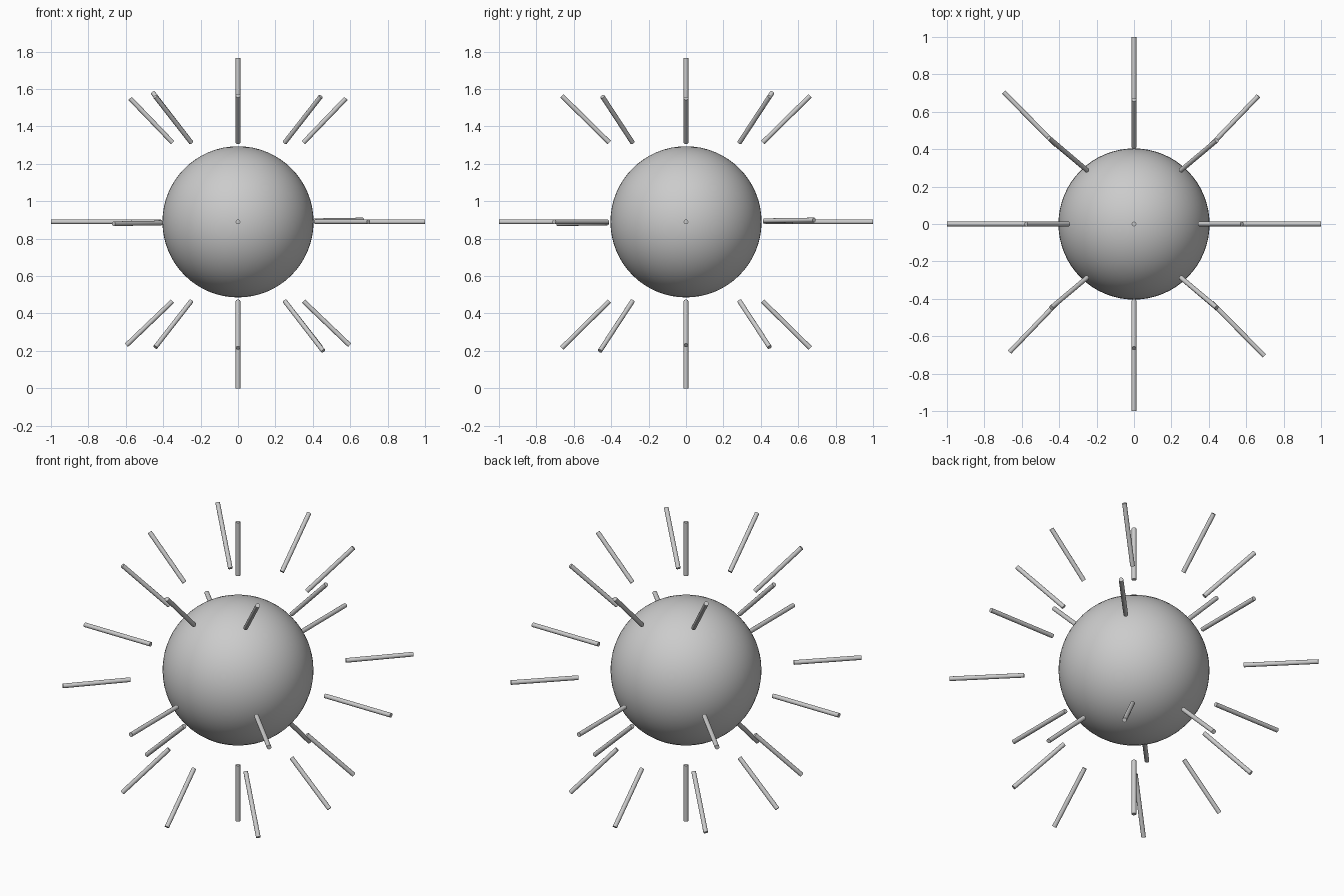
import bpy
from mathutils import Vector

if "Cube" in bpy.data.objects:
    bpy.data.objects.remove(bpy.data.objects["Cube"])

CENTRE = Vector((0, 0, 0.89))
RADIUS = 0.0125


def smooth(obj):
    bpy.ops.object.select_all(action='DESELECT')
    obj.select_set(True)
    bpy.context.view_layer.objects.active = obj
    bpy.ops.object.shade_smooth_by_angle()


def ray(name, start, end):
    """Thin rod between two points given relative to the ball's centre."""
    a, b = Vector(start), Vector(end)
    d = b - a
    bpy.ops.mesh.primitive_cylinder_add(vertices=16, radius=RADIUS, depth=d.length,
                                        location=CENTRE + (a + b) / 2)
    o = bpy.context.object
    o.name = name
    o.rotation_euler = d.to_track_quat('Z', 'Y').to_euler()
    smooth(o)


# Central ball
bpy.ops.mesh.primitive_uv_sphere_add(segments=64, ring_count=32, radius=0.404, location=CENTRE)
bpy.context.object.name = "ball"
smooth(bpy.context.object)

# Vertical rays
ray("ray_top", (0, 0, 0.56), (0, 0, 0.875))
ray("ray_bottom", (0, 0, -0.56), (0, 0, -0.89))

for s in (-1, 1):
    # Level rays along the axes
    ray("ray_level_side", (0.57 * s, 0, 0), (s, 0, 0))
    ray("ray_level_front_back", (0, 0.57 * s, 0), (0, s, 0))
    # Level diagonal rays
    ray("ray_level_diagonal", (0.41 * s, 0.42 * s, 0.006 * s), (0.665 * s, 0.685 * s, 0.01 * s))
    ray("ray_level_diagonal", (0.415 * s, -0.42 * s, 0), (0.697 * s, -0.705 * s, 0))
    # Slanted rays above and below
    for t in (-1, 1):
        x_end = 0.577 if t > 0 else 0.597
        ray("ray_slanted_side", (0.35 * s, 0, 0.424 * t), (x_end * s, 0, 0.66 * t))
        ray("ray_slanted_front_back", (0, 0.41 * s, 0.424 * t), (0, 0.664 * s, 0.674 * t))
        # Slanted corner rays, one opposite pair is longer
        for u in (-1, 1):
            k = 1.03 if (u == -s and t == u) else 1.0
            ray("ray_slanted_corner", (0.25 * s, 0.286 * u, 0.424 * t),
                (0.442 * s * k, 0.447 * u * k, 0.67 * t * k))
